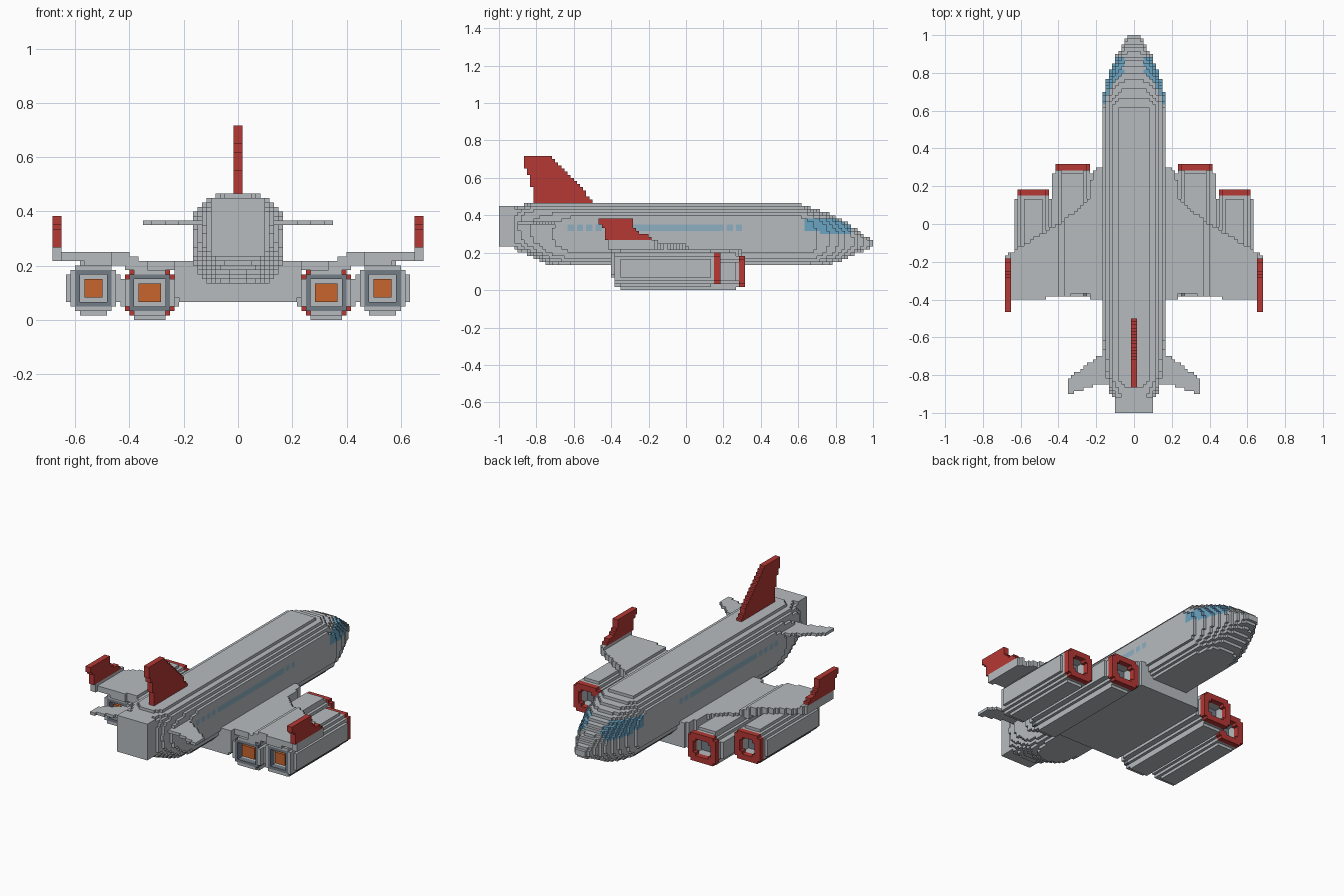
import bpy
import bmesh
from mathutils import Vector

cube = bpy.data.objects.get("Cube")
if cube:
    bpy.data.objects.remove(cube, do_unlink=True)

V = 1 / 60  # block size


def material(name, rgb):
    m = bpy.data.materials.new(name)
    m.use_nodes = True
    color = (*rgb, 1)
    m.diffuse_color = color
    node = next(n for n in m.node_tree.nodes if n.type == 'BSDF_PRINCIPLED')
    node.inputs["Base Color"].default_value = color
    return m


GREY = material("light grey", (0.47, 0.50, 0.52))
RED = material("red", (0.46, 0.04, 0.035))
ORANGE = material("exhaust orange", (0.58, 0.13, 0.026))
BLUE = material("cockpit blue", (0.15, 0.37, 0.54))
PALE = material("window blue", (0.27, 0.43, 0.53))
DARK = material("dark grey", (0.17, 0.20, 0.24))


def lerp(table, t):
    """Piecewise linear lookup in a list of (position, value) pairs."""
    if t <= table[0][0]:
        return table[0][1]
    for (a, va), (b, vb) in zip(table, table[1:]):
        if t <= b:
            return va + (vb - va) * (t - a) / (b - a)
    return table[-1][1]


def blocks(name, lo, hi, rule, mats):
    """Build the outer faces of all blocks where rule gives a material index."""
    spans = [range(round(a / V), round(b / V)) for a, b in zip(lo, hi)]
    solid = {}
    for i in spans[0]:
        for j in spans[1]:
            for k in spans[2]:
                index = rule((i + 0.5) * V, (j + 0.5) * V, (k + 0.5) * V)
                if index is not None:
                    solid[i, j, k] = index
    bm = bmesh.new()
    verts = {}

    def corner(key):
        if key not in verts:
            verts[key] = bm.verts.new(Vector(key) * V)
        return verts[key]

    for cell, index in solid.items():
        for axis in range(3):
            for side in (0, 1):
                beside = list(cell)
                beside[axis] += 2 * side - 1
                if tuple(beside) in solid:
                    continue
                ring = []
                for u, w in ((0, 0), (1, 0), (1, 1), (0, 1)):
                    p = list(cell)
                    p[axis] += side
                    p[(axis + 1) % 3] += u
                    p[(axis + 2) % 3] += w
                    ring.append(corner(tuple(p)))
                face = bm.faces.new(ring if side else ring[::-1])
                face.material_index = index
    mesh = bpy.data.meshes.new(name)
    bm.to_mesh(mesh)
    bm.free()
    for m in mats:
        mesh.materials.append(m)
    bpy.context.collection.objects.link(bpy.data.objects.new(name, mesh))


# Fuselage outline along its length
HALF = [(-0.92, 0.115), (-0.85, 0.14), (-0.7, 0.16), (-0.6, 0.17), (0.65, 0.17),
        (0.72, 0.155), (0.8, 0.13), (0.88, 0.10), (0.93, 0.07), (1, 0.035)]
TOP = [(-0.92, 0.45), (-0.82, 0.467), (0.6, 0.467), (0.72, 0.425), (0.8, 0.395),
       (0.88, 0.35), (0.95, 0.295), (1, 0.265)]
BOTTOM = [(-0.92, 0.215), (-0.82, 0.18), (-0.74, 0.14), (-0.65, 0.125), (0.72, 0.125),
          (0.82, 0.15), (0.92, 0.20), (1, 0.23)]


def fuselage(x, y, z):
    if y < -0.91:
        return 0 if abs(x) < 0.1 and 0.23 < z < 0.45 else None
    top, bottom = lerp(TOP, y), lerp(BOTTOM, y)
    rise = (z - (top + bottom) / 2) / ((top - bottom) / 2)
    if abs(x / lerp(HALF, y)) ** 3 + abs(rise) ** 3 > 1:
        return None
    # Cockpit glass on both sides of the nose
    low = 0.315 if y < 0.72 else 0.3
    if 0.63 < y < 0.88 and low < z < lerp([(0.8, 0.385), (0.88, 0.345)], y) and abs(x) > 0.05:
        return 1
    # Cabin window strip with a few gaps towards the ends
    if -0.65 < y < 0.3 and 0.315 < z < 0.35 and abs(x) > 0.13:
        return 2 if abs(y + 0.1) < 0.3 or int((y + 1) / V) % 3 else 0
    return None if abs(x) > 0.18 else 0


blocks("fuselage", (-0.2, -1, 0.1), (0.2, 1, 0.5), fuselage, [GREY, BLUE, PALE])

# Belly fairing between the inner engines
blocks("belly_fairing", (-0.25, -0.4, 0.06), (0.25, 0.3, 0.22),
       lambda x, y, z: 0 if abs(x) < 0.235 - max(0, y - 0.2) * 0.3
       and z > 0.07 + max(0, abs(x) - 0.2) * 0.3 else None, [GREY])

# Tail fin
FIN_FRONT = [(0.465, -0.485), (0.705, -0.71)]
FIN_BACK = [(0.465, -0.81), (0.6, -0.835), (0.66, -0.86)]
blocks("tail_fin", (-V, -0.9, 0.45), (V, -0.45, 0.71),
       lambda x, y, z: 0 if lerp(FIN_BACK, z) < y < lerp(FIN_FRONT, z) else None, [RED])

# Planforms as edges from root to tip
WING_FRONT = [(0.17, 0.27), (0.22, 0.24), (0.24, 0.13), (0.37, 0.02), (0.62, -0.13),
              (0.69, -0.17)]
WING_BACK = [(0.17, -0.35), (0.4, -0.385), (0.66, -0.41)]
TAIL_FRONT = [(0.12, -0.67), (0.2, -0.71), (0.34, -0.81)]
TAIL_BACK = [(0.18, -0.845), (0.26, -0.875), (0.34, -0.9)]
WING_TOP = [(0.36, 0.225), (0.4, 0.242), (0.62, 0.242), (0.66, 0.26)]
WING_BASE = [(0.36, 0.18), (0.45, 0.2), (0.66, 0.215)]


def wing(x, y, z):
    x = abs(x)
    if not lerp(WING_BACK, x) < y < lerp(WING_FRONT, x):
        return None
    return 0 if lerp(WING_BASE, x) < z < lerp(WING_TOP, x) else None


def tailplane(x, y, z):
    return 0 if lerp(TAIL_BACK, abs(x)) < y < lerp(TAIL_FRONT, abs(x)) else None


# Wingtip fins swept backwards
TIP_FRONT = [(0.25, -0.17), (0.28, -0.18), (0.32, -0.27), (0.38, -0.29)]
TIP_BACK = [(0.27, -0.43), (0.33, -0.44), (0.36, -0.46)]


def winglet(x, y, z):
    return 0 if lerp(TIP_BACK, z) < y < lerp(TIP_FRONT, z) else None


def engine(label, cx, cz, front, tail):
    """Nacelle, red intake ring, fan and exhaust glow of one engine."""
    def nacelle(x, y, z):
        a, b = abs(x - cx), abs(z - cz)
        if max(a, b) < 0.05 and (y < tail + 0.05 or y > front - 0.1):
            return None
        inside = max(a, b) < 0.088 and a + b < 0.137
        rib = max(a, b) < 0.102 and min(a, b) < 0.05 and tail + 0.03 < y < front - 0.05
        if not (inside or rib):
            return None
        return 1 if max(a, b) < 0.068 and y < tail + 0.035 else 0

    def ring(x, y, z):
        a, b = abs(x - cx), abs(z - cz)
        return 0 if max(a, b) < 0.088 and a + b < 0.145 and (max(a, b) > 0.05 or a + b > 0.078) else None

    def square(size):
        return lambda x, y, z: 0 if max(abs(x - cx), abs(z - cz)) < size else None

    def part(name, y0, y1, rule, mats):
        blocks(label + name, (cx - 0.12, y0, cz - 0.12), (cx + 0.12, y1, cz + 0.12), rule, mats)

    part("_nacelle", tail, front - 2 * V, nacelle, [GREY, DARK])
    part("_intake_ring", front - 2 * V, front, ring, [RED])
    part("_fan", front - 0.1, front - 0.1 + V, square(0.05), [DARK])
    part("_exhaust_glow", tail + V, tail + 0.05, square(0.036), [ORANGE])


# Parts repeated on the left (+x) and the right (-x)
for side, s in (("left", 1), ("right", -1)):
    def span(a, b):
        return sorted((s * a, s * b))

    x0, x1 = span(0.15, 0.683)
    blocks(side + "_wing", (x0, -0.45, 0.15), (x1, 0.3, 0.28), wing, [GREY])
    x0, x1 = span(0.1, 0.342)
    blocks(side + "_tailplane", (x0, -0.92, 0.35), (x1, -0.6, 0.367), tailplane, [GREY])
    x0, x1 = span(0.65, 0.683)
    blocks(side + "_winglet", (x0, -0.47, 0.267), (x1, -0.15, 0.383), winglet, [RED])
    engine(side + "_inner_engine", s * 0.325, 0.1, 0.31, -0.38)
    engine(side + "_outer_engine", s * 0.535, 0.117, 0.19, -0.38)
